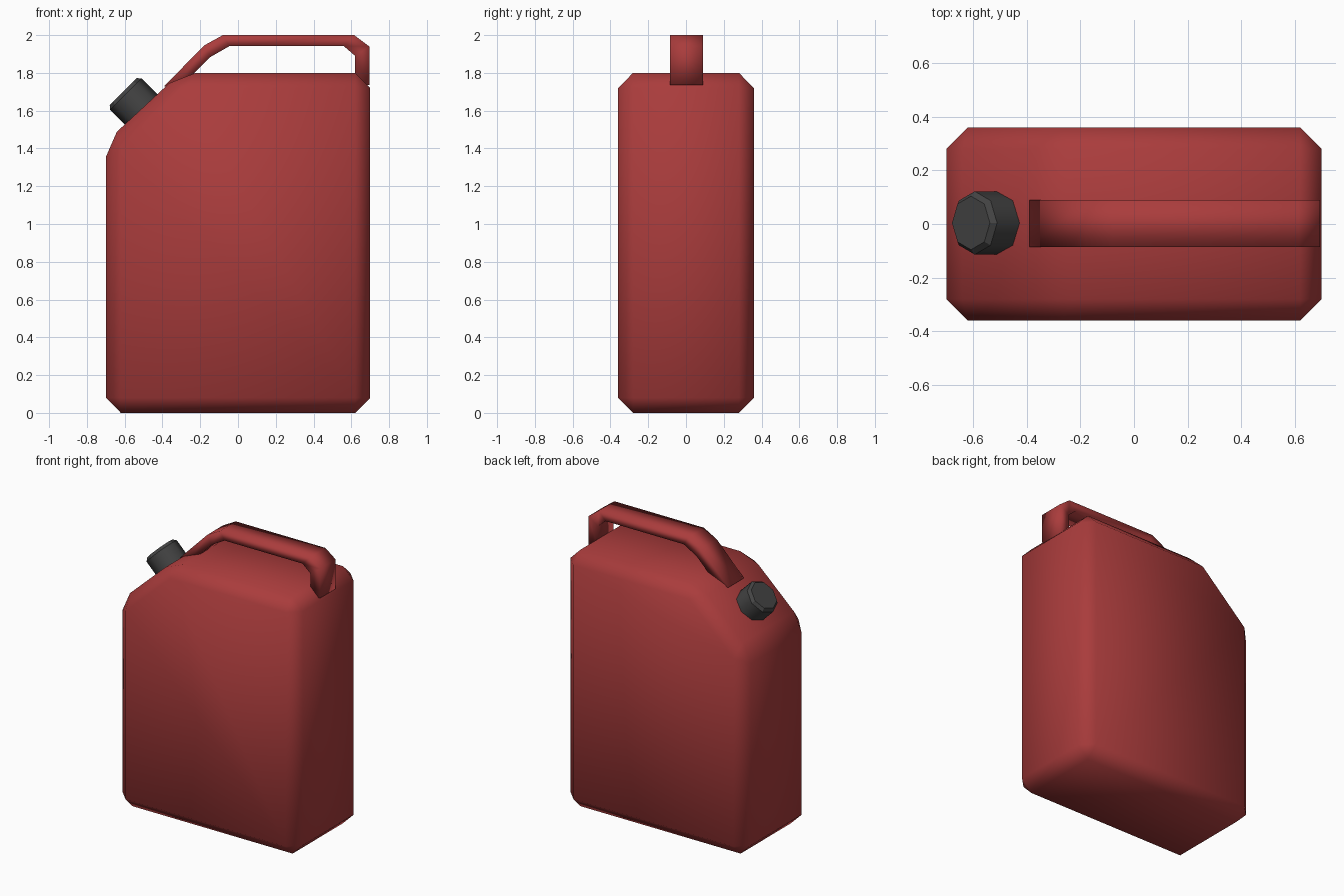
import bpy, bmesh, math
from mathutils import Matrix, Vector

if "Cube" in bpy.data.objects:
    bpy.data.objects.remove(bpy.data.objects["Cube"])


def material(name, rgb):
    m = bpy.data.materials.new(name)
    m.diffuse_color = (*rgb, 1)
    m.use_nodes = True
    m.node_tree.nodes["Principled BSDF"].inputs["Base Color"].default_value = m.diffuse_color
    return m


red = material("red_plastic", (0.40, 0.045, 0.045))
dark = material("dark_grey_plastic", (0.058, 0.058, 0.058))


def make_object(name, bm, mat, smooth=True):
    bmesh.ops.recalc_face_normals(bm, faces=bm.faces)
    for f in bm.faces:
        f.smooth = smooth
    me = bpy.data.meshes.new(name)
    bm.to_mesh(me)
    bm.free()
    me.materials.append(mat)
    ob = bpy.data.objects.new(name, me)
    bpy.context.collection.objects.link(ob)
    return ob


# Body: side profile extruded through y, then every edge chamfered
profile = [(-0.70, 0), (0.70, 0), (0.70, 1.80), (-0.305, 1.80), (-0.70, 1.434)]
bm = bmesh.new()
face = bm.faces.new([bm.verts.new((x, -0.36, z)) for x, z in profile])
ext = bmesh.ops.extrude_face_region(bm, geom=[face])
bmesh.ops.translate(bm, vec=(0, 0.72, 0),
                    verts=[g for g in ext["geom"] if isinstance(g, bmesh.types.BMVert)])
body = make_object("can_body", bm, red)
bevel = body.modifiers.new("chamfer", "BEVEL")
bevel.width = 0.08
bevel.segments = 1
bevel.limit_method = "NONE"

# Handle: rectangular bar swept along matching outer and inner path points
outer = [(-0.39, 1.73), (-0.18, 1.945), (-0.08, 2.0), (0.615, 2.0), (0.695, 1.94), (0.695, 1.735)]
inner = [(-0.33, 1.70), (-0.145, 1.885), (-0.045, 1.942), (0.56, 1.942), (0.62, 1.89), (0.62, 1.735)]
bm = bmesh.new()
rings = []
for (xo, zo), (xi, zi) in zip(outer, inner):
    rings.append([bm.verts.new(p) for p in ((xo, -0.085, zo), (xo, 0.09, zo),
                                            (xi, 0.09, zi), (xi, -0.085, zi))])
for a, b in zip(rings, rings[1:]):
    for i in range(4):
        j = (i + 1) % 4
        bm.faces.new((a[i], a[j], b[j], b[i]))
bm.faces.new(rings[0])
bm.faces.new(rings[-1])
make_object("handle", bm, red)

# Cap: eight-sided lathe standing at 45 degrees on the sloped shoulder
bm = bmesh.new()
rings = []
for r, h in ((0.118, -0.03), (0.118, 0.115), (0.10, 0.135)):
    rings.append([bm.verts.new((r * math.cos(i * math.pi / 4), r * math.sin(i * math.pi / 4), h))
                  for i in range(8)])
for a, b in zip(rings, rings[1:]):
    for i in range(8):
        j = (i + 1) % 8
        bm.faces.new((a[i], a[j], b[j], b[i]))
bm.faces.new(rings[0])
bm.faces.new(rings[-1])
cap = make_object("screw_cap", bm, dark)
for p in cap.data.polygons:      # crisp top and rim, smooth sides
    p.use_smooth = abs(p.normal.z) < 0.3
cap.data.transform(Matrix.Translation((-0.513, 0.004, 1.606)) @ Matrix.Rotation(-math.pi / 4, 4, "Y"))
